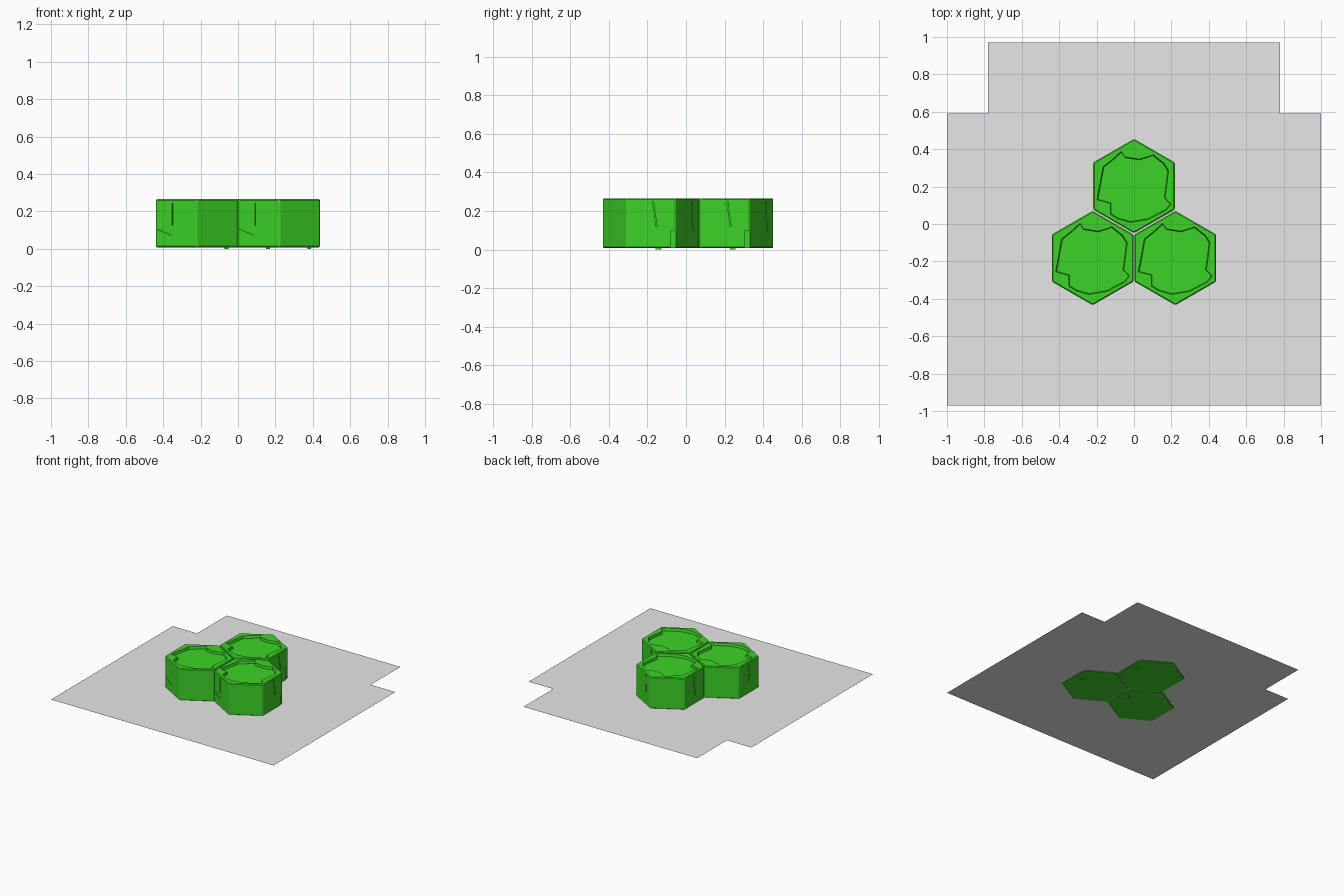
import bpy, bmesh
from math import radians, cos, sin
from mathutils import Matrix, Vector

if "Cube" in bpy.data.objects:
    bpy.data.objects.remove(bpy.data.objects["Cube"])

R, Z0, Z1 = 0.252, 0.008, 0.265      # hexagon radius, bottom and top
AP = R * cos(radians(30))            # distance from centre to a side


def material(name, col):
    m = bpy.data.materials.new(name)
    m.diffuse_color = (*col, 1)
    m.use_nodes = True
    m.node_tree.nodes["Principled BSDF"].inputs["Base Color"].default_value = m.diffuse_color
    return m


green = material("leaf green", (0.045, 0.65, 0.019))
grey = material("light grey", (0.8, 0.8, 0.8))


def prism(bm, pts, z0, z1, bottom_scale=1.0):
    """Closed prism from a counter-clockwise outline."""
    lo = [bm.verts.new((x * bottom_scale, y * bottom_scale, z0)) for x, y in pts]
    hi = [bm.verts.new((x, y, z1)) for x, y in pts]
    bm.faces.new(lo[::-1])
    bm.faces.new(hi)
    n = len(pts)
    for i in range(n):
        j = (i + 1) % n
        bm.faces.new((lo[i], lo[j], hi[j], hi[i]))


def to_object(bm, name, mat, loc=(0, 0, 0)):
    bmesh.ops.recalc_face_normals(bm, faces=bm.faces)
    me = bpy.data.meshes.new(name)
    bm.to_mesh(me)
    bm.free()
    me.materials.append(mat)
    ob = bpy.data.objects.new(name, me)
    ob.location = loc
    bpy.context.collection.objects.link(ob)
    return ob


def side_cut(bm, angle, u, z, width, height, tilt=0, depth=0.012):
    """Box cutter set into the side facing the given angle."""
    m = (Matrix.Rotation(radians(angle), 4, 'Z')
         @ Matrix.Translation((AP, u, z))
         @ Matrix.Rotation(radians(tilt), 4, 'X')
         @ Matrix.Diagonal((depth * 2, width, height, 1)))
    bmesh.ops.create_cube(bm, size=1, matrix=m)


# Ground sheet with two notched back corners
bm = bmesh.new()
sheet = [(-1, -0.97), (1, -0.97), (1, 0.59), (0.78, 0.59),
         (0.78, 0.97), (-0.78, 0.97), (-0.78, 0.59), (-1, 0.59)]
bm.faces.new([bm.verts.new((x, y, 0.012)) for x, y in sheet])
to_object(bm, "ground_sheet", grey)

# Chipped outline of the sunken top
dish = [(-0.203, -0.075), (-0.13, -0.095), (-0.13, -0.155), (-0.09, -0.18),
        (-0.02, -0.2), (0.08, -0.183), (0.18, -0.13), (0.203, -0.1),
        (0.17, -0.065), (0.18, 0.005), (0.19, 0.085), (0.165, 0.125),
        (0.105, 0.172), (0.09, 0.165), (0.03, 0.147), (-0.05, 0.16),
        (-0.07, 0.19), (-0.12, 0.145), (-0.17, 0.105)]

hexagon = [(R * cos(radians(30 + 60 * i)), R * sin(radians(30 + 60 * i)))
           for i in range(6)]

centres = {"back_tile": (0, 0.203), "left_tile": (-0.221, -0.182),
           "right_tile": (0.221, -0.182)}

for name, (cx, cy) in centres.items():
    # Hexagonal block with softly cut edges
    bm = bmesh.new()
    prism(bm, hexagon, Z0, Z1)
    bmesh.ops.bevel(bm, geom=bm.edges[:], offset=0.006, segments=1,
                    affect='EDGES')
    tile = to_object(bm, name, green, (cx, cy, 0))

    # Cutter: sunken top, side cracks and corner chips
    bm = bmesh.new()
    prism(bm, dish, Z1 - 0.02, Z1 + 0.02, 0.95)
    side_cut(bm, 240, -0.023, 0.185, 0.005, 0.12)
    side_cut(bm, 240, -0.075, 0.09, 0.105, 0.004, -20, 0.006)
    side_cut(bm, 0, 0.02, 0.185, 0.005, 0.13, 8)
    side_cut(bm, 0, 0.115, 0.05, 0.028, 0.09, 0, 0.008)
    side_cut(bm, 60, 0.05, 0.17, 0.005, 0.16, 4)
    side_cut(bm, 180, 0.0, 0.16, 0.005, 0.16, 4)
    cutter = to_object(bm, name + "_cutter", green, (cx, cy, 0))
    cutter.hide_render = True
    cutter.hide_viewport = True
    cutter.display_type = 'WIRE'
    mod = tile.modifiers.new("chips", 'BOOLEAN')
    mod.operation = 'DIFFERENCE'
    mod.solver = 'EXACT'
    mod.object = cutter

    # Small shard poking out underneath
    bm = bmesh.new()
    bmesh.ops.create_cube(bm, size=1, matrix=Matrix.Translation((0.16, 0.04, 0.006))
                          @ Matrix.Diagonal((0.02, 0.03, 0.012, 1)))
    to_object(bm, name + "_shard", green, (cx, cy, 0))
